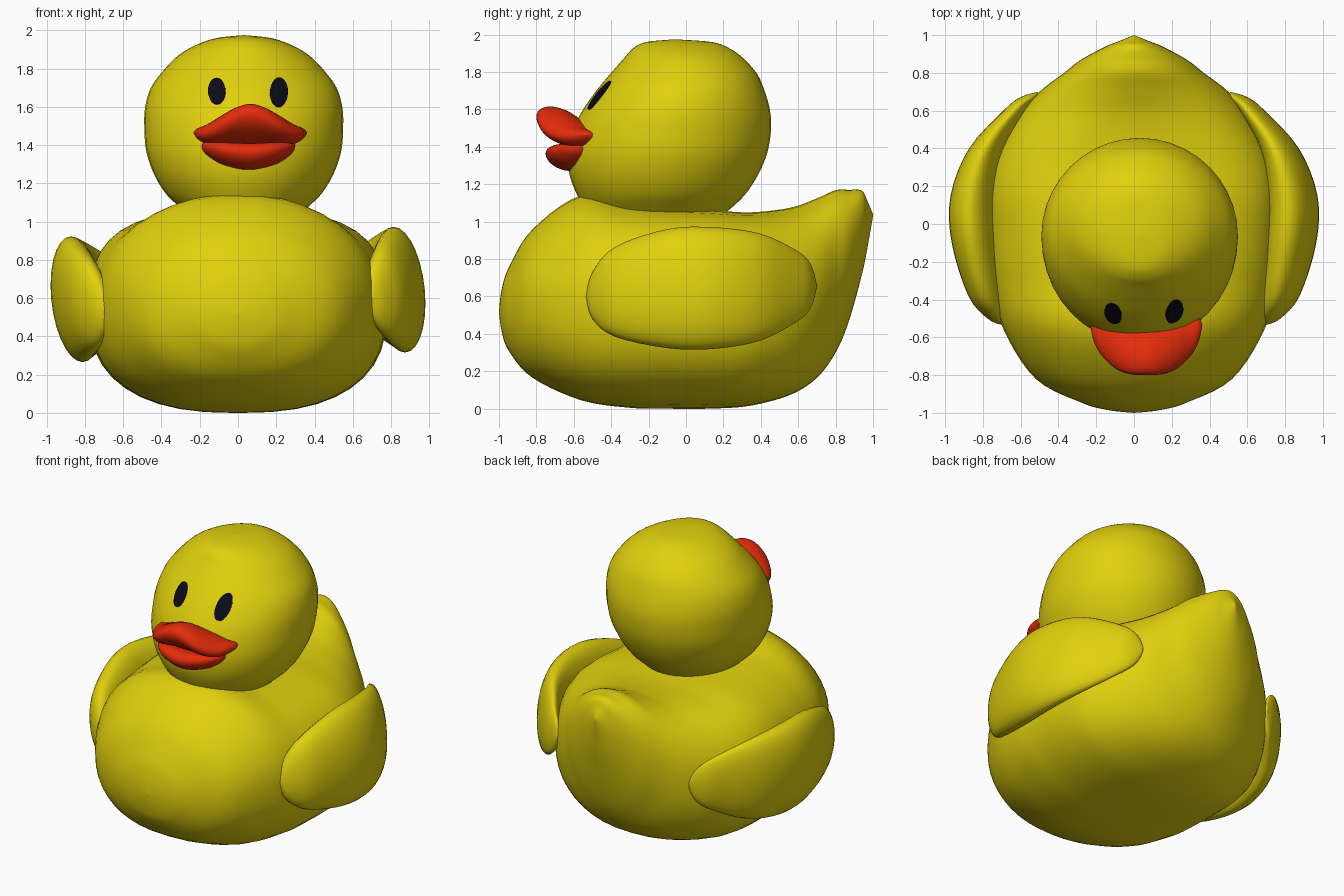
import bpy, bmesh, math
from mathutils import Vector
from mathutils.bvhtree import BVHTree

if "Cube" in bpy.data.objects:
    bpy.data.objects.remove(bpy.data.objects["Cube"])


def material(name, rgb):
    m = bpy.data.materials.new(name)
    m.diffuse_color = (*rgb, 1)
    m.use_nodes = True
    m.node_tree.nodes["Principled BSDF"].inputs["Base Color"].default_value = m.diffuse_color
    return m


yellow = material("yellow", (0.75, 0.63, 0.004))
red = material("red", (0.78, 0.025, 0.003))
black = material("black", (0.003, 0.003, 0.01))


def finish(name, bm, mat):
    bmesh.ops.remove_doubles(bm, verts=bm.verts, dist=1e-4)
    bmesh.ops.recalc_face_normals(bm, faces=bm.faces)
    me = bpy.data.meshes.new(name)
    bm.to_mesh(me)
    bm.free()
    me.materials.append(mat)
    ob = bpy.data.objects.new(name, me)
    bpy.context.collection.objects.link(ob)
    bpy.ops.object.select_all(action='DESELECT')
    ob.select_set(True)
    bpy.context.view_layer.objects.active = ob
    bpy.ops.object.shade_smooth_by_angle(angle=math.radians(50))
    return ob


def spline(rows, steps=5):
    """Smoothly interpolate a short table of section parameters."""
    out = []
    for i in range(len(rows) - 1):
        a, b = rows[max(i - 1, 0)], rows[i]
        c, d = rows[i + 1], rows[min(i + 2, len(rows) - 1)]
        for k in range(steps):
            t = k / steps
            out.append([0.5 * (2*q + (r-p)*t + (2*p-5*q+4*r-s)*t*t + (3*q-p-3*r+s)*t**3)
                        for p, q, r, s in zip(a, b, c, d)])
    return out + [list(rows[-1])]


def loft(name, rows, ring, mat, segs=40, steps=5):
    """Skin rings; ring(row, cos, sin) gives one point of a section."""
    bm = bmesh.new()
    loops = []
    for row in spline(rows, steps):
        angles = [2 * math.pi * k / segs for k in range(segs)]
        loops.append([bm.verts.new(ring(row, math.cos(a), math.sin(a))) for a in angles])
    for p, q in zip(loops, loops[1:]):
        for k in range(segs):
            n = (k + 1) % segs
            bm.faces.new((p[k], p[n], q[n], q[k]))
    bm.faces.new(loops[0])
    bm.faces.new(loops[-1])
    return finish(name, bm, mat)


def power(v, n):
    return math.copysign(abs(v) ** (2 / n), v)


# Body with upturned tail: y, half width, bottom, top, fullness of upper and lower half
body_rows = [(-1.0, 0, .515, .525, 2, 2), (-.985, .14, .41, .64, 2, 2), (-.945, .28, .305, .76, 2, 2.1),
             (-.82, .52, .165, .96, 2, 2.3), (-.56, .69, .045, 1.14, 2.05, 2.5),
             (-.3, .76, .005, 1.10, 2.35, 2.5), (-.1, .775, 0, 1.075, 2.7, 2.5),
             (.15, .775, .001, 1.06, 3.0, 2.5), (.35, .735, .017, 1.05, 2.8, 2.5),
             (.56, .62, .075, 1.075, 2.3, 2.4), (.7, .50, .165, 1.125, 2, 2.2),
             (.8, .37, .30, 1.168, 2, 2), (.87, .28, .465, 1.17, 2, 2),
             (.94, .15, .715, 1.166, 2, 2), (.97, .075, .86, 1.11, 2, 2), (1.0, 0, 1.03, 1.04, 2, 2)]


def body_ring(r, c, s):
    y, w, lo, hi, up, low = r
    n = up if s > 0 else low
    mid, half = (lo + hi) / 2, (hi - lo) / 2
    return Vector((max(w, 0) * power(c, n), y, mid + half * power(s, n)))


loft("body", body_rows, body_ring, yellow)

# Head: z, half width, front y, back y
head_rows = [(1.08, .34, -.54, .25), (1.15, .41, -.585, .32),
             (1.25, .47, -.622, .385), (1.37, .51, -.63, .435), (1.5, .52, -.60, .455),
             (1.6, .515, -.55, .448), (1.7, .485, -.48, .42), (1.79, .42, -.405, .38),
             (1.87, .34, -.335, .31), (1.925, .245, -.285, .235), (1.96, .14, -.215, .14),
             (1.975, 0, -.06, -.06)]
head_rows.insert(0, (1.0, .25, -.45, .15))


def head_ring(r, c, s):
    z, w, f, b = r
    return Vector((.03 + w * c, (f + b) / 2 + (b - f) / 2 * s, z))


head = loft("head", head_rows, head_ring, yellow)

# Curved wings, slightly rolled: y, centre x, centre z, half height, half thickness
wing_rows = [(-.535, .70, .60, 0, 0), (-.50, .72, .605, .125, .055), (-.38, .775, .625, .24, .10),
             (-.1, .832, .642, .318, .13), (.15, .838, .645, .325, .13), (.4, .77, .65, .285, .10),
             (.6, .625, .655, .185, .065), (.67, .555, .655, .11, .048), (.7, .51, .655, 0, 0)]

for side, label, dz in ((1, "right", 0), (-1, "left", -.05)):
    def wing_ring(r, c, s, side=side, dz=dz):
        y, x, z, h, t = r
        return Vector((side * (x + t * c) - .03 * h / .325 * s, y, z + dz + h * s))
    loft("wing_" + label, wing_rows, wing_ring, yellow, segs=28, steps=4)


# Bill halves: offset across, centre y, centre z, long and short half axes, tilt in degrees
def bill(name, cx, half_rows):
    rows = [(-r[0], *r[1:]) for r in reversed(half_rows[1:])] + half_rows

    def ring(r, c, s):
        u, y, z, a, b, tilt = r
        ct, st = math.cos(math.radians(tilt)), math.sin(math.radians(tilt))
        return Vector((cx + u, y - a * c * ct + b * s * st, z + a * c * st + b * s * ct))
    loft(name, rows, ring, red, segs=28, steps=4)


bill("bill_upper", .065,
     [(0, -.655, 1.507, .16, .085, 30), (.07, -.65, 1.5, .158, .08, 25), (.15, -.63, 1.477, .148, .071, 15),
      (.225, -.595, 1.457, .115, .051, 6), (.275, -.56, 1.46, .07, .028, 0), (.297, -.535, 1.465, 0, 0, 0)])
bill("bill_lower", .055,
     [(0, -.65, 1.34, .105, .063, 20), (.13, -.635, 1.355, .095, .053, 20), (.2, -.605, 1.375, .07, .038, 15),
      (.235, -.585, 1.39, .035, .022, 10), (.245, -.575, 1.395, 0, 0, 10)])

# Eyes: thin oval plates laid on the head surface
tree = BVHTree.FromPolygons([v.co for v in head.data.vertices],
                            [p.vertices for p in head.data.polygons])
for label, ex, ez, rx, rz in (("left", -.11, 1.68, .045, .068), ("right", .213, 1.674, .046, .076)):
    bm = bmesh.new()
    rings = []
    for scale, lift in ((0, .008), (.5, .008), (1, .007), (1, -.001)):
        loop = []
        for k in range(24):
            a = 2 * math.pi * k / 24
            start = Vector((ex + rx * scale * math.cos(a), -2, ez + rz * scale * math.sin(a)))
            hit, nor, _, _ = tree.ray_cast(start, Vector((0, 1, 0)))
            if nor.y > 0:
                nor = -nor
            loop.append(bm.verts.new(hit + nor * lift))
        rings.append(loop)
    for p, q in zip(rings, rings[1:]):
        for k in range(24):
            n = (k + 1) % 24
            bm.faces.new((p[k], p[n], q[n], q[k]))
    finish("eye_" + label, bm, black)
